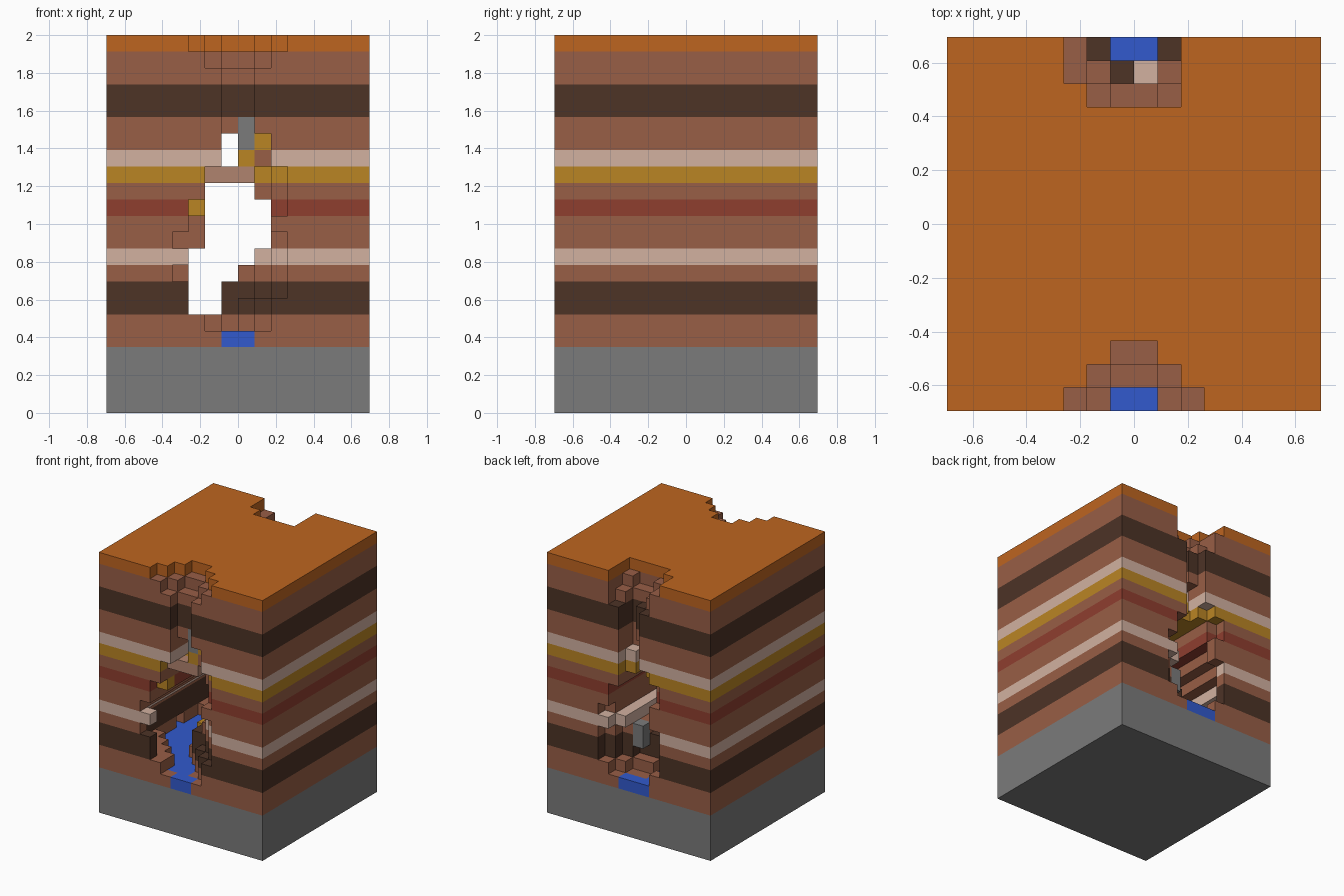
import bpy
import bmesh
from math import floor, sin, pi
from mathutils import Vector

if "Cube" in bpy.data.objects:
    bpy.data.objects.remove(bpy.data.objects["Cube"], do_unlink=True)

WIDE, TALL = 16, 23
CELL = 2 / TALL

COLOURS = {
    "orange_sand": (190, 101, 32), "brown_clay": (152, 94, 70),
    "dark_clay": (77, 51, 38), "pale_clay": (210, 177, 160),
    "yellow_clay": (186, 133, 36), "red_clay": (143, 62, 47),
    "grey_stone": (123, 123, 123), "blue_water": (50, 90, 205),
    "dusty_clay": (176, 131, 110),
}


def linear(value):
    value /= 255
    return ((value + 0.055) / 1.055) ** 2.4


def make_material(name, rgb):
    colour = [linear(v) for v in rgb] + [1]
    mat = bpy.data.materials.new(name)
    mat.use_nodes = True
    mat.diffuse_color = colour
    mat.node_tree.nodes["Principled BSDF"].inputs["Base Color"].default_value = colour
    return mat


MATERIALS = {name: make_material(name, rgb) for name, rgb in COLOURS.items()}

# Strata from the ground up: part name, colour, thickness in cells
STRATA = [
    ("stone_base", "grey_stone", 4), ("river_bed_layer", "brown_clay", 2),
    ("lower_dark_layer", "dark_clay", 2), ("lower_brown_layer", "brown_clay", 1),
    ("lower_pale_layer", "pale_clay", 1), ("middle_brown_layer", "brown_clay", 2),
    ("red_layer", "red_clay", 1), ("thin_brown_layer", "brown_clay", 1),
    ("yellow_layer", "yellow_clay", 1), ("upper_pale_layer", "pale_clay", 1),
    ("upper_brown_layer", "brown_clay", 2), ("upper_dark_layer", "dark_clay", 2),
    ("top_brown_layer", "brown_clay", 2), ("orange_cap", "orange_sand", 1),
]
LAYERS = [(part, colour) for part, colour, count in STRATA for _ in range(count)]

# Canyon width per layer from the river up: front mouth, inner cave, back mouth
CANYON = [
    ((6, 10), None, (6, 10)),
    ((5, 10), (2, 7), (5, 11)),
    ((5, 11), (2, 7), (5, 11)),
    ((4, 11), (2, 8), (5, 11)),
    ((5, 11), (3, 9), (5, 10)),
    ((4, 11), (4, 10), (6, 11)),
    ((5, 10), (5, 10), (6, 10)),
    ((5, 11), (6, 10), (5, 10)),
    ((6, 11), (6, 9), (5, 9)),
    ((6, 11), None, (6, 9)),
    ((7, 10), (7, 8), (7, 9)),
    ((7, 10), (7, 8), (7, 9)),
    ((7, 9), None, (7, 9)),
    ((7, 9), None, (7, 9)),
    ((7, 9), None, (7, 9)),
    ((7, 9), None, (6, 10)),
    ((6, 10), None, (6, 10)),
    ((5, 11), None, (5, 10)),
]
RIVER = 4

# Single blocks that differ from their stratum
BLOCKS = {}


def place(part, colour, columns, row, levels):
    for i in columns:
        for k in levels:
            BLOCKS[i, row, k] = (part, colour)


place("stone_post", "grey_stone", [8], 1, [16, 17])
place("yellow_lumps", "yellow_clay", [8], 1, [15])
place("yellow_lumps", "yellow_clay", [9], 1, [16])
place("yellow_lumps", "yellow_clay", [5], 1, [12])
place("yellow_lumps", "yellow_clay", [4], 8, [5])
place("brown_lump", "brown_clay", [9], 1, [15])
place("dusty_bridge", "dusty_clay", [6, 7, 8], 1, [14])
place("back_stone_post", "grey_stone", [8], 13, [7, 8])


def river_span(j):
    bend = sin(pi * j / (WIDE - 1))
    low = round(7 - j / (WIDE - 1) - 5 * bend)
    return low, low + 2 + round(2 * bend) + (j == WIDE - 1)


def within(i, span, inset=0):
    return span is not None and span[0] + inset <= i < span[1] - inset


def is_open(i, j, k):
    if k <= RIVER:
        return False
    front, cave, back = CANYON[k - RIVER - 1]
    if k == RIVER + 1 and within(i, river_span(j)):
        return True
    if within(i, cave) and 0 < j < WIDE - 1:
        return True
    depth = WIDE - 1 - j
    if j < 3 and within(i, front, j):
        return True
    if depth < 3 and within(i, back, max(0, depth - 1) if k > 20 else depth):
        return True
    # Chimney behind the back mouth and its notch in the cap
    return (i, j) == (8, 14) and k > 15 or (i, j, k) == (9, 13, 22)


def cell(i, j, k):
    if not (0 <= i < WIDE and 0 <= j < WIDE and 0 <= k < TALL):
        return None
    if (i, j, k) in BLOCKS:
        return BLOCKS[i, j, k]
    if is_open(i, j, k):
        return None
    if k == RIVER and within(i, river_span(j)):
        return "river", "blue_water"
    return LAYERS[k]


# Collect the exposed sides of every block, grouped by part
sides = {}
for i in range(WIDE):
    for j in range(WIDE):
        for k in range(TALL):
            kind = cell(i, j, k)
            if kind is None:
                continue
            here = Vector((i + 0.5, j + 0.5, k + 0.5))
            for axis in range(3):
                for sign in (-1, 1):
                    normal = Vector((0, 0, 0))
                    normal[axis] = sign
                    if cell(*(floor(v) for v in here + normal)) is None:
                        sides.setdefault(kind, []).append((here, normal, axis))

# Build one mesh per part
for (part, colour), faces in sides.items():
    bm = bmesh.new()
    for centre, normal, axis in faces:
        u = Vector((0, 0, 0))
        u[(axis + 1) % 3] = 0.5
        v = normal.cross(u)
        middle = centre + normal / 2 - Vector((WIDE / 2, WIDE / 2, 0))
        corners = (-u - v, u - v, u + v, v - u)
        bm.faces.new([bm.verts.new((middle + c) * CELL) for c in corners])
    bmesh.ops.remove_doubles(bm, verts=bm.verts, dist=CELL / 100)
    mesh = bpy.data.meshes.new(part)
    bm.to_mesh(mesh)
    bm.free()
    mesh.materials.append(MATERIALS[colour])
    bpy.context.collection.objects.link(bpy.data.objects.new(part, mesh))
